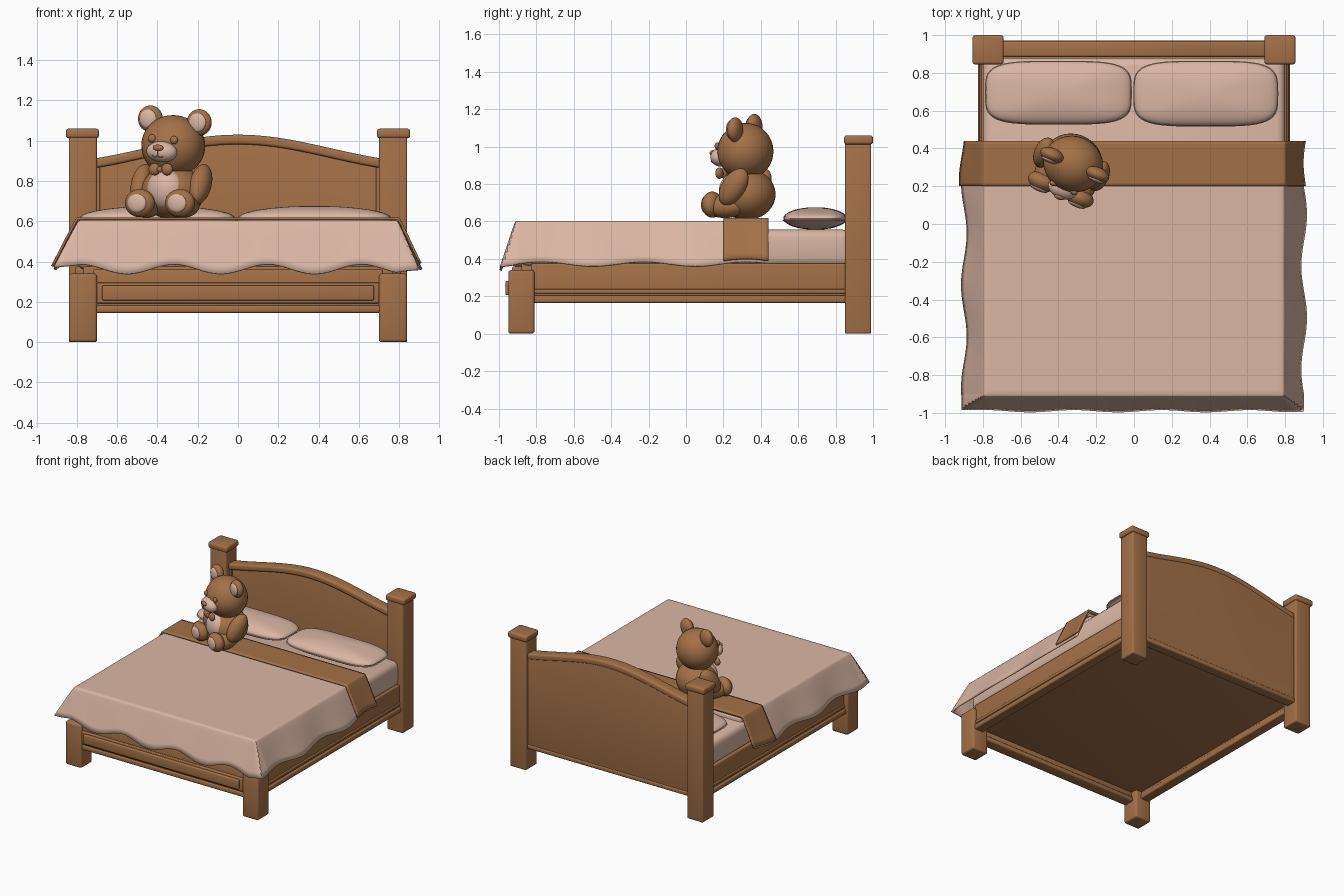
import bpy, bmesh
from math import sin, cos, pi, radians, sqrt, hypot, copysign
from mathutils import Matrix, Vector

cube = bpy.data.objects.get("Cube")
if cube:
    bpy.data.objects.remove(cube, do_unlink=True)


def material(name, rgb):
    m = bpy.data.materials.new(name)
    m.use_nodes = True
    m.diffuse_color = (*rgb, 1)
    m.node_tree.nodes["Principled BSDF"].inputs["Base Color"].default_value = (*rgb, 1)
    return m


BROWN = material("warm brown", (0.37, 0.165, 0.065))
PINK = material("dusty pink", (0.71, 0.47, 0.37))
meshes = []


def finish(name, bm, mat):
    bmesh.ops.recalc_face_normals(bm, faces=bm.faces)
    me = bpy.data.meshes.new(name)
    bm.to_mesh(me)
    bm.free()
    me.materials.append(mat)
    ob = bpy.data.objects.new(name, me)
    bpy.context.collection.objects.link(ob)
    meshes.append(ob)
    return ob


def round_edges(bm, width):
    edges = [e for e in bm.edges if len(e.link_faces) == 2 and e.calc_face_angle() > 0.6]
    bmesh.ops.bevel(bm, geom=edges, offset=width, segments=3, profile=0.5, affect='EDGES')


def box(name, xr, yr, zr, mat=BROWN, bevel=0.01):
    bm = bmesh.new()
    lo, hi = Vector((xr[0], yr[0], zr[0])), Vector((xr[1], yr[1], zr[1]))
    bmesh.ops.create_cube(bm, size=1, matrix=Matrix.Translation((lo + hi) / 2)
                          @ Matrix.Diagonal((*(hi - lo), 1)))
    round_edges(bm, bevel)
    return finish(name, bm, mat)


def pair(name, xr, yr, zr, mat=BROWN, bevel=0.01):
    box("left_" + name, xr, yr, zr, mat, bevel)
    box("right_" + name, (-xr[1], -xr[0]), yr, zr, mat, bevel)


def ball(name, loc, radii, mat=BROWN, frame=Matrix(), tilt=0):
    bm = bmesh.new()
    bmesh.ops.create_uvsphere(bm, u_segments=32, v_segments=18, radius=1)
    bm.transform(frame @ Matrix.Translation(loc) @ Matrix.Rotation(radians(tilt), 4, 'X')
                 @ Matrix.Diagonal((*radii, 1)))
    return finish(name, bm, mat)


def ball_pair(name, loc, radii, mat=BROWN, frame=Matrix(), tilt=0):
    for side, s in (("left_", 1), ("right_", -1)):
        ball(side + name, (s * loc[0], loc[1], loc[2]), radii, mat, frame, tilt)


# Bed frame: legs, posts, rails and base
pair("front_leg", (0.70, 0.84), (-0.95, -0.81), (0, 0.34), bevel=0.015)
pair("head_post", (0.70, 0.84), (0.85, 0.99), (0, 1.03))
pair("post_cap", (0.69, 0.855), (0.845, 1.0), (1.012, 1.06), bevel=0.014)
pair("side_rail", (0.75, 0.81), (-0.83, 0.87), (0.17, 0.375))
pair("side_rail_lip", (0.745, 0.825), (-0.83, 0.87), (0.165, 0.205))
pair("side_rail_bead", (0.76, 0.817), (-0.83, 0.87), (0.215, 0.238), bevel=0.006)
box("front_rail", (-0.72, 0.72), (-0.93, -0.86), (0.17, 0.36))
box("front_rail_lip", (-0.72, 0.72), (-0.94, -0.85), (0.145, 0.182))
box("front_rail_border", (-0.70, 0.70), (-0.947, -0.9), (0.193, 0.295), bevel=0.006)
box("front_rail_panel", (-0.675, 0.675), (-0.965, -0.9), (0.207, 0.282), bevel=0.008)
box("bed_base", (-0.77, 0.77), (-0.88, 0.92), (0.22, 0.38))


# Arched headboard
def arch(x):
    t = abs(x) / 0.72
    return 0.91 + 0.12 * (0.5 * (1 - t * t) + 0.25 * (1 + cos(pi * t)))


def arched_slab(name, half, bottom, top, y0, y1, bevel):
    bm = bmesh.new()
    n = 32
    rings = []
    for i in range(n + 1):
        x = half * (2 * i / n - 1)
        b, t = bottom(x), top(x)
        rings.append([bm.verts.new((x, y, z)) for y, z in ((y0, b), (y1, b), (y1, t), (y0, t))])
    for a, b in zip(rings, rings[1:]):
        for k in range(4):
            bm.faces.new((a[k], a[(k + 1) % 4], b[(k + 1) % 4], b[k]))
    bm.faces.new(rings[0])
    bm.faces.new(rings[-1])
    bmesh.ops.recalc_face_normals(bm, faces=bm.faces)
    round_edges(bm, bevel)
    finish(name, bm, BROWN)


arched_slab("headboard_panel", 0.71, lambda x: 0.17, lambda x: arch(x) - 0.01, 0.91, 0.966, 0.005)
arched_slab("headboard_top_rail", 0.71, lambda x: arch(x) - 0.048, arch, 0.883, 0.97, 0.014)
box("headboard_foot_rail", (-0.71, 0.71), (0.89, 0.972), (0.165, 0.2))
pair("headboard_stile", (0.685, 0.71), (0.895, 0.95), (0.3, 0.9), bevel=0.005)

# Mattress and the padding under the blanket
box("mattress", (-0.80, 0.80), (-0.89, 0.88), (0.36, 0.557), PINK, 0.045)
box("blanket_padding", (-0.77, 0.77), (-0.88, 0.42), (0.5, 0.592), PINK, 0.02)


# Pillows
def pillow(name, xr, yr, z, height):
    cx, cy = sum(xr) / 2, sum(yr) / 2
    rx, ry = (xr[1] - xr[0]) / 2, (yr[1] - yr[0]) / 2
    bm = bmesh.new()
    bmesh.ops.create_uvsphere(bm, u_segments=48, v_segments=20, radius=1)
    for v in bm.verts:
        r = hypot(v.co.x, v.co.y)
        px, py = ((copysign(abs(c / r) ** 0.5, c) if r > 1e-5 else 0) for c in v.co.xy)
        v.co = (cx + rx * r * px, cy + ry * r * py, z + height * v.co.z)
    finish(name, bm, PINK)


for name, xr, yr in (("left_pillow", (0.0, 0.76), (0.52, 0.86)),
                     ("right_pillow", (-0.785, -0.015), (0.53, 0.86))):
    pillow(name, xr, yr, 0.616, 0.06)
    pillow(name + "_seam", (xr[0] - 0.004, xr[1] + 0.004), (yr[0] - 0.004, yr[1] + 0.004), 0.605, 0.014)


# Draped cloth: flat on top, falling with a wavy hem at the sides and front
HANG = [1, 0.85, 0.7, 0.55, 0.4, 0.28, 0.18, 0.1, 0.05, 0.02, 0]


def spread(a, b, n):
    return [a + (b - a) * i / n for i in range(n + 1)]


def drape(name, rows, top, edge, flare, mat):
    cols = [(-edge, p) for p in HANG] + [(x, 0) for x in spread(-edge, edge, 64)[1:-1]]
    cols += [(edge, p) for p in reversed(HANG)]
    bm = bmesh.new()
    grid = []
    for fy, py in rows:
        line = []
        for fx, px in cols:
            p = max(px, py)
            s = copysign(1, fx)
            side, front = sin(11.5 * fy + s), sin(13.5 * fx + 2.72)
            x = fx + s * px * (flare + 0.015 * side)
            y = fy - py * (0.08 + 0.006 * front)
            wave = (px * (0.225 + 0.012 * side) + py * (0.235 + 0.024 * front)) / (px + py) if p else 0
            line.append(bm.verts.new((x, y, top - wave * 1.06 * p * p / (p + 0.06))))
        grid.append(line)
    for a, b in zip(grid, grid[1:]):
        for i in range(len(cols) - 1):
            bm.faces.new((a[i], a[i + 1], b[i + 1], b[i]))
    ob = finish(name, bm, mat)
    solid = ob.modifiers.new("thickness", 'SOLIDIFY')
    solid.thickness = 0.013
    solid.offset = 0


drape("blanket", [(-0.905, p) for p in HANG] + [(y, 0) for y in spread(-0.905, 0.42, 60)[1:]],
      0.597, 0.785, 0.11, PINK)
drape("bed_runner", [(y, 0) for y in spread(0.2, 0.44, 12)], 0.613, 0.794, 0.113, BROWN)

# Toy bear: body and limbs
bear = Matrix.Translation((-0.325, 0.33, 0)) @ Matrix.Rotation(radians(-23), 4, 'Z')
ball("bear_body", (0, 0, 0.745), (0.16, 0.147, 0.135), frame=bear)
ball("bear_belly", (0, -0.085, 0.757), (0.098, 0.072, 0.1), PINK, bear)
ball_pair("bear_arm", (0.158, -0.015, 0.785), (0.052, 0.065, 0.112), frame=bear, tilt=-35)
ball_pair("bear_leg", (0.10, -0.09, 0.68), (0.07, 0.11, 0.062), frame=bear)
ball_pair("bear_foot", (0.108, -0.16, 0.69), (0.078, 0.05, 0.07), frame=bear)
ball_pair("bear_foot_pad", (0.108, -0.199, 0.69), (0.05, 0.016, 0.046), PINK, bear)
ball_pair("bear_bow_loop", (0.034, -0.15, 0.858), (0.03, 0.02, 0.03), frame=bear)
ball("bear_bow_knot", (0, -0.158, 0.857), (0.015, 0.018, 0.016), frame=bear)

# Toy bear: head, slightly tipped to one side
head = bear @ Matrix.Translation((0.008, -0.01, 0.975)) @ Matrix.Rotation(radians(4), 4, 'Y')
ball("bear_head", (0, 0, 0), (0.161, 0.148, 0.152), frame=head)
ball_pair("bear_ear", (0.132, 0, 0.125), (0.065, 0.038, 0.066), frame=head)
ball_pair("bear_inner_ear", (0.134, -0.028, 0.125), (0.045, 0.016, 0.047), PINK, head)
ball("bear_muzzle", (0, -0.14, -0.03), (0.08, 0.055, 0.052), PINK, head)
ball("bear_nose", (0, -0.19, -0.01), (0.028, 0.014, 0.016), frame=head)
ball_pair("bear_eye", (0.06, -0.136, 0.032), (0.02, 0.014, 0.02), frame=head)


# Stitched mouth lying on the muzzle
def stitch(name, points):
    cu = bpy.data.curves.new(name, 'CURVE')
    cu.dimensions = '3D'
    cu.bevel_depth = 0.003
    sp = cu.splines.new('POLY')
    sp.points.add(len(points) - 1)
    for pt, (x, z) in zip(sp.points, points):
        y = -0.141 - 0.055 * sqrt(1 - (x / 0.08) ** 2 - ((z + 0.03) / 0.052) ** 2)
        pt.co = (*(head @ Vector((x, y, z))), 1)
    cu.materials.append(BROWN)
    bpy.context.collection.objects.link(bpy.data.objects.new(name, cu))


stitch("bear_lip_line", [(0, -0.02), (0, -0.035), (0, -0.05)])
stitch("bear_mouth", [(x, -0.05 - 0.008 * sin(pi * abs(x) / 0.03)) for x in spread(-0.03, 0.03, 12)])

# Smooth shading with crisp edges
bpy.ops.object.select_all(action='DESELECT')
for ob in meshes:
    ob.select_set(True)
bpy.context.view_layer.objects.active = meshes[0]
bpy.ops.object.shade_smooth_by_angle(angle=radians(40))
